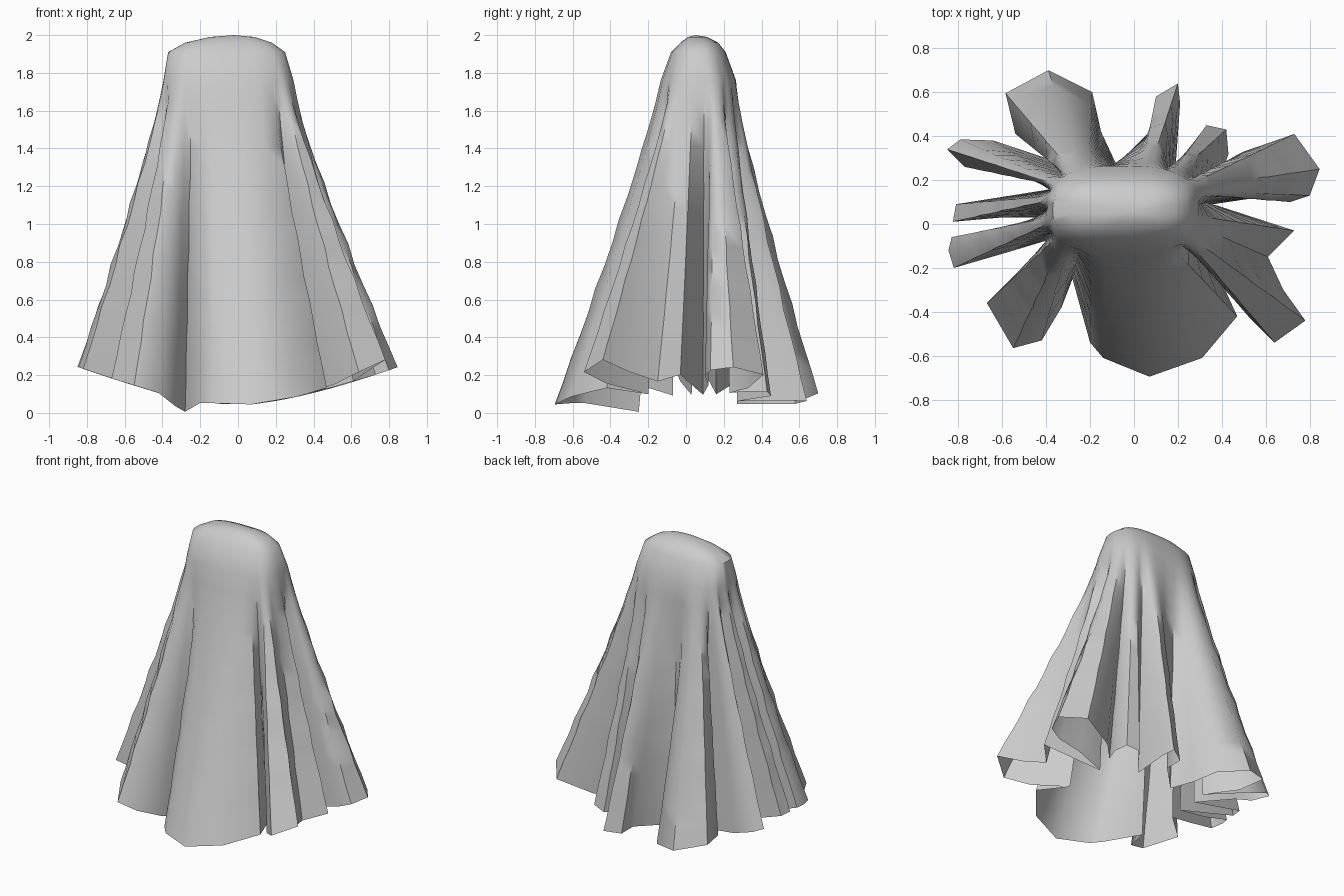
import bpy, bmesh, math

if "Cube" in bpy.data.objects:
    bpy.data.objects.remove(bpy.data.objects["Cube"])

# Hem outline seen from above, one list per hanging fold (each ends in its valley)
FOLDS = [
    [(.61, -.15), (.73, -.03), (.36, .09)],
    [(.56, .12), (.71, .10), (.80, .13), (.845, .25), (.73, .41), (.50, .33), (.40, .23)],
    [(.43, .32), (.42, .43), (.33, .45), (.25, .34), (.19, .27)],
    [(.21, .55), (.20, .64), (.10, .58), (.10, .45), (-.08, .27)],
    [(-.15, .42), (-.19, .60), (-.39, .70), (-.585, .595), (-.54, .41), (-.34, .28)],
    [(-.64, .38), (-.79, .385), (-.85, .34), (-.77, .26), (-.62, .27), (-.37, .16)],
    [(-.81, .09), (-.825, .01), (-.60, .03), (-.36, .03)],
    [(-.62, -.03), (-.83, -.06), (-.845, -.12), (-.82, -.20), (-.58, -.13), (-.38, -.07)],
    [(-.67, -.36), (-.55, -.565), (-.42, -.53), (-.33, -.38), (-.28, -.25)],
    [(-.20, -.54), (-.14, -.61), (.07, -.695), (.31, -.61), (.47, -.42), (.37, -.20)],
    [(.52, -.42), (.64, -.54), (.78, -.44), (.68, -.30)],
]
# Draped top: (z, centre x, centre y, half width, half depth)
CAP = [(1.99, -.03, .06, .12, .05), (1.96, -.05, .07, .23, .10),
       (1.91, -.06, .065, .31, .145), (1.76, -.05, .065, .345, .20)]
ROWS = 14

hem = [p for f in FOLDS for p in f]
n = len(hem)


def hem_z(x, y):
    dip = .08 * math.exp(-((x + .26) ** 2 + (y + .3) ** 2) / .03)
    lift = .07 * math.exp(-((x - .72) ** 2 + (y + .45) ** 2) / .03)
    return max(.003, .04 + .26 * abs(x) ** 1.5 - dip + lift)


# Angle of every fold column around the top, spread evenly
ang = []
for x, y in hem:
    a = math.atan2(y / .7, x / .85)
    while ang and a < ang[-1] - math.pi:
        a += 2 * math.pi
    ang.append(a)
ang.sort()
for _ in range(3):
    ang = [(ang[i - 1] - (2 * math.pi if i == 0 else 0) + 2 * ang[i]
            + ang[(i + 1) % n] + (2 * math.pi if i == n - 1 else 0)) / 4
           for i in range(n)]


def cap_point(ring, a):
    z, cx, cy, w, d = ring
    c, s = math.cos(a), math.sin(a)
    return (cx + w * math.copysign(abs(c) ** .75, c),
            cy + d * math.copysign(abs(s) ** .75, s), z)


bm = bmesh.new()
rings = [[bm.verts.new(cap_point(r, a)) for a in ang] for r in CAP]
# Hanging folds, flaring from the top to the hem
for k in range(1, ROWS + 1):
    t = k / ROWS
    row = []
    for i, (hx, hy) in enumerate(hem):
        x, y, z = cap_point(CAP[-1], ang[i])
        s = t ** 1.12
        wob = 1 + .012 * math.sin(k * 2.1 + i * 1.7) * math.sin(math.pi * t)
        row.append(bm.verts.new(((x + (hx - x) * s) * wob, (y + (hy - y) * s) * wob,
                                 z + (hem_z(hx, hy) - z) * t)))
    rings.append(row)
for r0, r1 in zip(rings, rings[1:]):
    for i in range(n):
        j = (i + 1) % n
        bm.faces.new((r0[i], r1[i], r1[j], r0[j]))
# Crown of the drape
peak = bm.verts.new((-.02, .05, 2))
for i in range(n):
    bm.faces.new((peak, rings[0][i], rings[0][(i + 1) % n]))

me = bpy.data.meshes.new("draped_cloth")
bm.to_mesh(me)
bm.free()
cloth = bpy.data.objects.new("draped_cloth", me)
bpy.context.collection.objects.link(cloth)
bpy.context.view_layer.objects.active = cloth
cloth.select_set(True)
bpy.ops.object.shade_smooth_by_angle(angle=math.radians(50))
